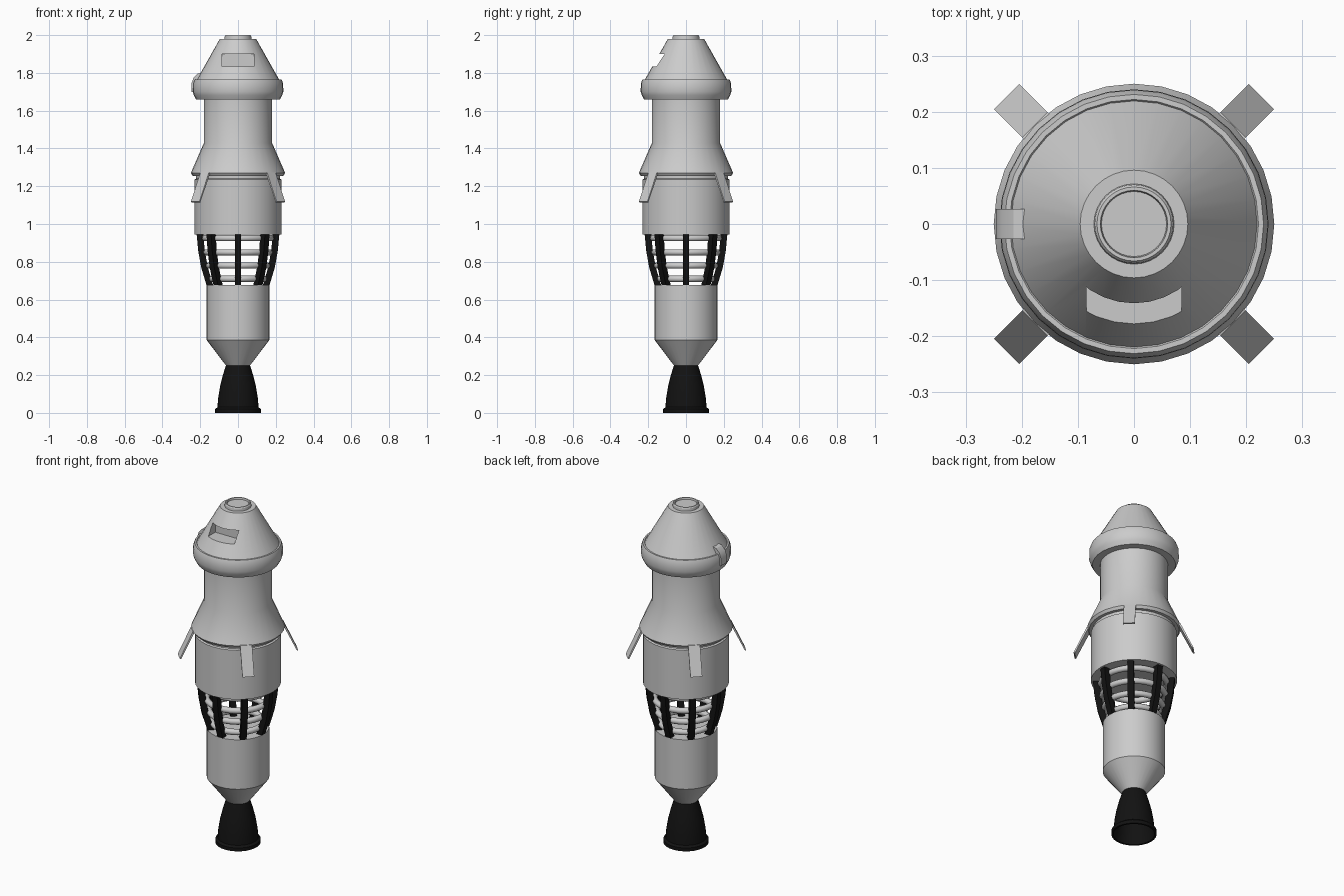
import bpy, bmesh, math
from mathutils import Matrix

if "Cube" in bpy.data.objects:
    bpy.data.objects.remove(bpy.data.objects["Cube"])

black = bpy.data.materials.new("black")
black.diffuse_color = (0.006, 0.006, 0.006, 1)
black.use_nodes = True
black.node_tree.nodes["Principled BSDF"].inputs["Base Color"].default_value = black.diffuse_color


def finish(name, bm, mat=None, angle=28):
    bmesh.ops.remove_doubles(bm, verts=bm.verts, dist=1e-5)
    bmesh.ops.recalc_face_normals(bm, faces=bm.faces)
    me = bpy.data.meshes.new(name)
    bm.to_mesh(me)
    bm.free()
    ob = bpy.data.objects.new(name, me)
    bpy.context.collection.objects.link(ob)
    if mat:
        me.materials.append(mat)
    bpy.context.view_layer.objects.active = ob
    ob.select_set(True)
    bpy.ops.object.shade_smooth_by_angle(angle=math.radians(angle))
    ob.select_set(False)
    return ob


def lathe(name, profile, mat=None, n=32):
    """Revolve an (r, z) profile that starts and ends on the axis."""
    bm = bmesh.new()
    vs = [bm.verts.new((r, 0, z)) for r, z in profile]
    es = [bm.edges.new(p) for p in zip(vs, vs[1:])]
    bmesh.ops.spin(bm, geom=vs + es, axis=(0, 0, 1), cent=(0, 0, 0),
                   steps=n, angle=math.tau)
    return finish(name, bm, mat)


def slab(name, outline, width, angle=0.0, mat=None):
    """Extrude an (r, z) outline sideways and turn it about z."""
    bm = bmesh.new()
    f = bm.faces.new([bm.verts.new((r, -width / 2, z)) for r, z in outline])
    ext = bmesh.ops.extrude_face_region(bm, geom=[f])["geom"]
    bmesh.ops.translate(bm, vec=(0, width, 0),
                        verts=[v for v in ext if isinstance(v, bmesh.types.BMVert)])
    bmesh.ops.transform(bm, matrix=Matrix.Rotation(angle, 4, 'Z'), verts=bm.verts)
    return finish(name, bm, mat)


# engine bell, hollow below
lathe("engine_bell", [(0, 0.26), (0.063, 0.255), (0.08, 0.20), (0.095, 0.14),
                      (0.105, 0.08), (0.109, 0.03), (0.121, 0.02), (0.121, 0),
                      (0.11, 0), (0.1, 0.04), (0.088, 0.13), (0.055, 0.23),
                      (0, 0.24)], black)

# lower tank with tapered base
lathe("lower_tank", [(0, 0.25), (0.063, 0.25), (0.167, 0.387),
                     (0.167, 0.678), (0, 0.678)])

# open cage: curved struts and inner rings
outer = [(0.219, 0.947), (0.211, 0.86), (0.195, 0.77), (0.167, 0.677)]
inner = [(r - 0.035, z) for r, z in reversed(outer)]
for i in range(8):
    slab("cage_strut", outer + inner, 0.034, i * math.tau / 8, black)
for R, z in [(0.175, 0.925), (0.168, 0.85), (0.155, 0.78), (0.137, 0.71)]:
    bpy.ops.mesh.primitive_torus_add(major_radius=R, minor_radius=0.017,
                                     major_segments=32, minor_segments=10,
                                     location=(0, 0, z))
    bpy.context.object.name = "cage_ring"
    bpy.ops.object.shade_smooth()
    bpy.context.object.select_set(False)

# main body drum, flared skirt and neck
lathe("body_drum", [(0, 0.945), (0.23, 0.945), (0.23, 1.235), (0.222, 1.24),
                    (0.222, 1.265), (0, 1.265)])
lathe("skirt_and_neck", [(0, 1.255), (0.24, 1.255), (0.25, 1.27), (0.181, 1.428),
                         (0.181, 1.67), (0, 1.67)])

# four flaps continuing the skirt slope
for i in range(4):
    slab("flap", [(0.24, 1.275), (0.25, 1.272), (0.321, 1.118),
                  (0.314, 1.115), (0.242, 1.265)], 0.064,
         math.radians(45 + 90 * i))

# collar under the capsule
lathe("collar", [(0, 1.66), (0.222, 1.66), (0.234, 1.682), (0.24, 1.70),
                 (0.239, 1.745), (0.231, 1.765), (0.222, 1.765), (0.218, 1.76),
                 (0, 1.76)])

# capsule with window recess
capsule = lathe("capsule", [(0, 1.75), (0.226, 1.75), (0.096, 1.98), (0, 1.98)])
bpy.ops.mesh.primitive_cube_add(size=1, location=(0, -0.195, 1.8675))
cutter = bpy.context.object
cutter.name = "window_cutter"
cutter.scale = (0.17, 0.21, 0.065)
cutter.hide_render = True
cutter.hide_set(True)
mod = capsule.modifiers.new("window", 'BOOLEAN')
mod.object = cutter
mod.operation = 'DIFFERENCE'
mod.solver = 'EXACT'

# docking hatch ring
lathe("hatch_ring", [(0, 1.975), (0.072, 1.975), (0.07, 1.995), (0.066, 2.0),
                     (0.06, 2.0), (0.058, 1.99), (0, 1.99)])

# side latch bridging collar and capsule on the left
slab("side_latch", [(-0.195, 1.80), (-0.215, 1.795), (-0.235, 1.775),
                    (-0.246, 1.745), (-0.246, 1.70), (-0.195, 1.70)], 0.054)
